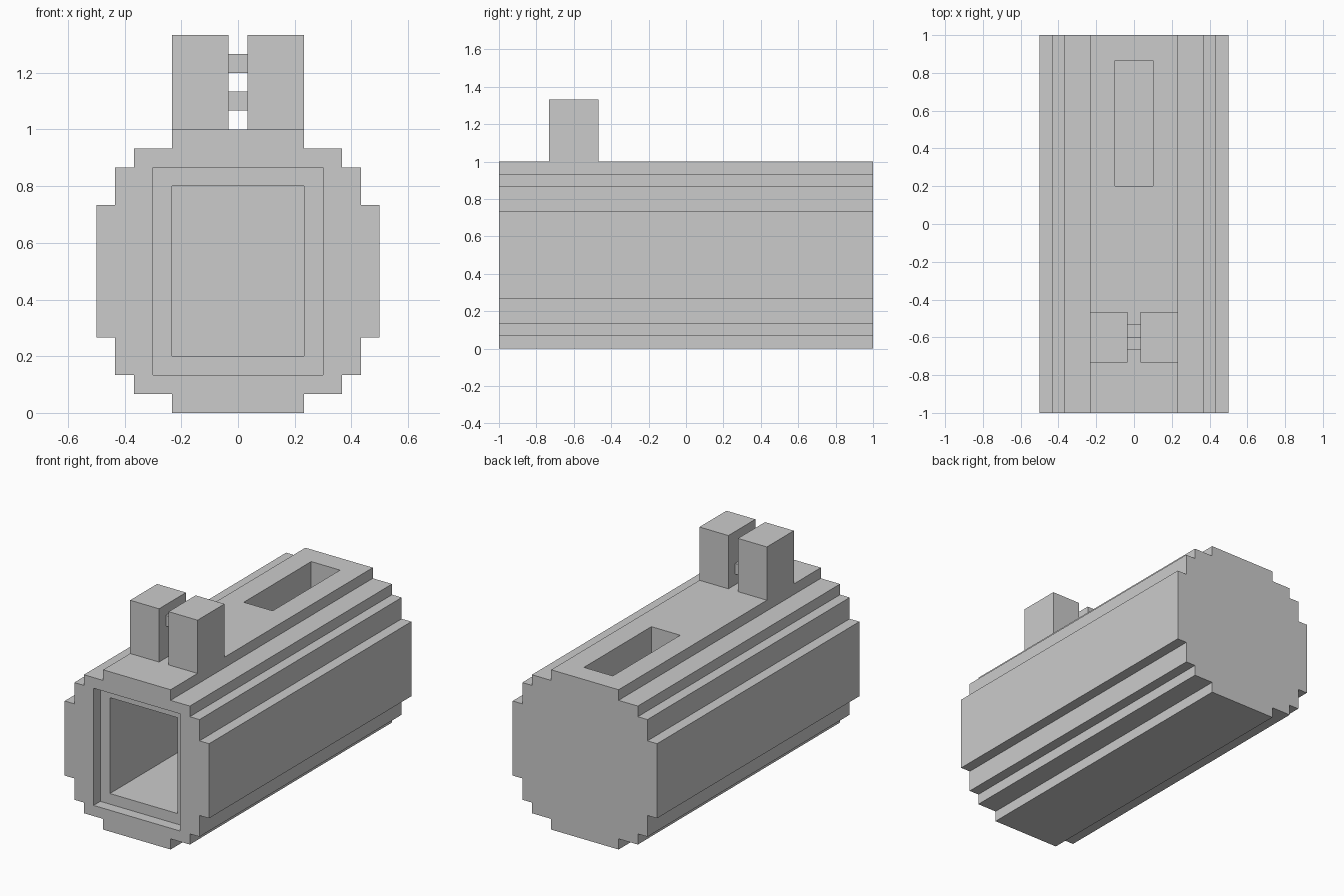
import bpy
import bmesh

if "Cube" in bpy.data.objects:
    bpy.data.objects.remove(bpy.data.objects["Cube"])

U = 1 / 15  # the model sits on a grid of 1/15 units


def box(name, x, y, z):
    """Box from (min, max) ranges given in grid units."""
    bm = bmesh.new()
    bmesh.ops.create_cube(bm, size=1)
    for v in bm.verts:
        for i, (lo, hi) in enumerate((x, y, z)):
            v.co[i] = U * (hi if v.co[i] > 0 else lo)
    return finish(name, bm)


def finish(name, bm):
    bmesh.ops.recalc_face_normals(bm, faces=bm.faces)
    mesh = bpy.data.meshes.new(name)
    bm.to_mesh(mesh)
    bm.free()
    obj = bpy.data.objects.new(name, mesh)
    bpy.context.collection.objects.link(obj)
    return obj


def cut(target, cutter):
    """Subtract the cutter, apply the result and remove the cutter."""
    cutter.hide_render = True
    mod = target.modifiers.new("cut", 'BOOLEAN')
    mod.operation = 'DIFFERENCE'
    mod.solver = 'EXACT'
    mod.object = cutter
    bpy.context.view_layer.objects.active = target
    bpy.ops.object.modifier_apply(modifier=mod.name)
    bpy.data.objects.remove(cutter)


# Stepped barrel: (half width, bottom, top) of each layer, extruded along y
steps = [(3.5, 0, 1), (5.5, 1, 2), (6.5, 2, 4), (7.5, 4, 11),
         (6.5, 11, 13), (5.5, 13, 14), (3.5, 14, 15)]
right = [(w, z) for w, lo, hi in steps for z in (lo, hi)]
outline = right + [(-w, z) for w, z in reversed(right)]
bm = bmesh.new()
face = bm.faces.new([bm.verts.new((x * U, -15 * U, z * U)) for x, z in outline])
ext = bmesh.ops.extrude_face_region(bm, geom=[face])
moved = [g for g in ext["geom"] if isinstance(g, bmesh.types.BMVert)]
bmesh.ops.translate(bm, verts=moved, vec=(0, 30 * U, 0))
body = finish("barrel_body", bm)

# Front rim recess, long inner chamber and the slot in the top
cut(body, box("rim_cutter", (-4.5, 4.5), (-16, -14), (2, 13)))
cut(body, box("chamber_cutter", (-3.5, 3.5), (-14.5, 13), (3, 12)))
cut(body, box("slot_cutter", (-1.5, 1.5), (3, 13), (11, 16)))

# Two prongs standing on the top
for side, x in (("left", (-3.5, -0.5)), ("right", (0.5, 3.5))):
    box(side + "_prong", x, (-11, -7), (15, 20))

# Small bars bridging the gap between the prongs
box("upper_bar", (-0.5, 0.5), (-10, -9), (18, 19))
box("lower_bar", (-0.5, 0.5), (-9, -8), (16, 17))
